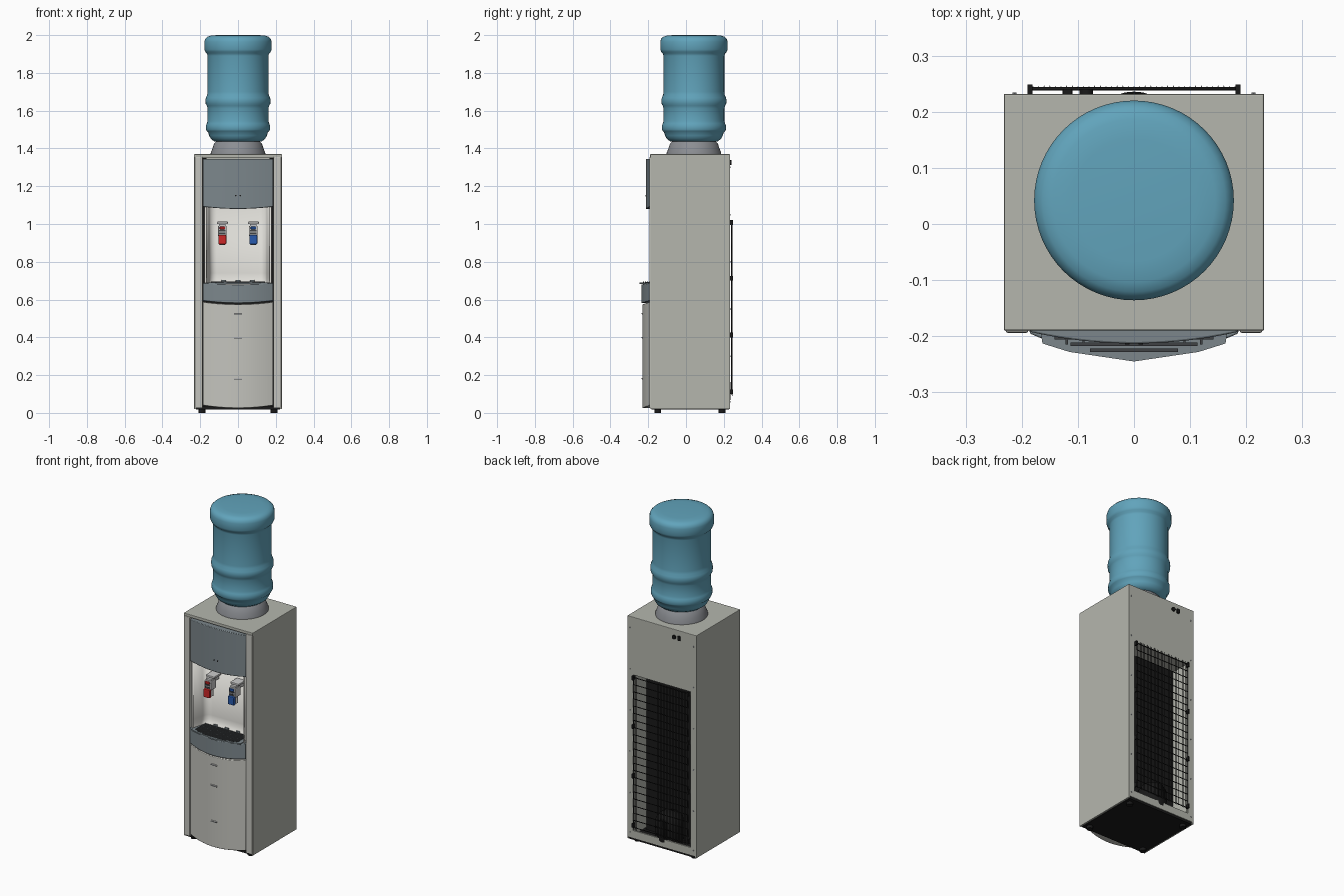
import bpy, bmesh, math
from mathutils import Matrix, Vector

if "Cube" in bpy.data.objects:
    bpy.data.objects.remove(bpy.data.objects["Cube"])

COL = dict(shell=(.46, .47, .42), door=(.55, .55, .51), panel=(.20, .24, .26), liner=(.72, .71, .67),
           black=(.01, .01, .01), dark=(.05, .055, .06), water=(.12, .37, .50), collar=(.26, .27, .29),
           white=(.75, .75, .73), red=(.6, .02, .02), blue=(.02, .1, .42))
MATS = {}
for key, c in COL.items():
    MATS[key] = bpy.data.materials.new(key)
    MATS[key].diffuse_color = (*c, 1)


def finish(name, bm, mat, bevel=0, smooth=True):
    bmesh.ops.recalc_face_normals(bm, faces=bm.faces)
    me = bpy.data.meshes.new(name)
    bm.to_mesh(me)
    bm.free()
    ob = bpy.data.objects.new(name, me)
    bpy.context.collection.objects.link(ob)
    me.materials.append(MATS[mat])
    if smooth:
        bpy.ops.object.select_all(action='DESELECT')
        ob.select_set(True)
        bpy.context.view_layer.objects.active = ob
        bpy.ops.object.shade_smooth_by_angle(angle=math.radians(35))
    if bevel:
        m = ob.modifiers.new("bevel", 'BEVEL')
        m.width, m.segments, m.limit_method = bevel, 2, 'ANGLE'
    return ob


def boxes(name, mat, spans, bevel=0):
    """One object from boxes given as (x0, x1, y0, y1, z0, z1)."""
    bm = bmesh.new()
    for x0, x1, y0, y1, z0, z1 in spans:
        mtx = Matrix.Translation(((x0 + x1) / 2, (y0 + y1) / 2, (z0 + z1) / 2))
        bmesh.ops.create_cube(bm, size=1, matrix=mtx @ Matrix.Diagonal((x1 - x0, y1 - y0, z1 - z0, 1)))
    return finish(name, bm, mat, bevel, False)


def mirrored(x0, x1, *rest):
    return [(x0, x1, *rest), (-x1, -x0, *rest)]


def rods(name, mat, items, axis='Z', seg=16):
    """One object from cylinders given as (centre, radius, length)."""
    bm = bmesh.new()
    rot = {'X': Matrix.Rotation(math.pi / 2, 4, 'Y'), 'Y': Matrix.Rotation(math.pi / 2, 4, 'X'),
           'Z': Matrix.Identity(4)}[axis]
    for c, r, h in items:
        bmesh.ops.create_cone(bm, cap_ends=True, segments=seg, radius1=r, radius2=r, depth=h,
                              matrix=Matrix.Translation(c) @ rot)
    return finish(name, bm, mat)


def lathe(name, mat, profile, cy, seg=64):
    bm = bmesh.new()
    vs = [bm.verts.new((r, cy, z)) for r, z in profile]
    es = [bm.edges.new(p) for p in zip(vs, vs[1:])]
    bmesh.ops.spin(bm, geom=vs + es, cent=(0, cy, 0), axis=(0, 0, 1), angle=2 * math.pi, steps=seg)
    bmesh.ops.remove_doubles(bm, verts=bm.verts, dist=1e-5)
    return finish(name, bm, mat)


def bowed(name, mat, w, y_back, y_edge, y_mid, bottom, top, n=24):
    """Front panel bowed in plan; bottom and top are (edge z, middle z)."""
    bm = bmesh.new()
    cols = []
    for i in range(n + 1):
        t = 2 * i / n - 1
        k = 1 - t * t
        yf = y_edge + (y_mid - y_edge) * k
        zb, zt = (e + (m - e) * k for e, m in (bottom, top))
        cols.append([bm.verts.new((t * w, y, z)) for y, z in
                     ((y_back, zb), (yf, zb), (yf, zt), (y_back, zt))])
    for a, b in zip(cols, cols[1:]):
        for j in range(4):
            bm.faces.new((a[j], b[j], b[(j + 1) % 4], a[(j + 1) % 4]))
    bm.faces.new(cols[0])
    bm.faces.new(cols[-1])
    return finish(name, bm, mat, .003)


def prism(name, mat, outline, z0, z1):
    bm = bmesh.new()
    f = bm.faces.new([bm.verts.new((x, y, z0)) for x, y in outline])
    ext = bmesh.ops.extrude_face_region(bm, geom=[f])['geom']
    bmesh.ops.translate(bm, vec=(0, 0, z1 - z0), verts=[v for v in ext if isinstance(v, bmesh.types.BMVert)])
    return finish(name, bm, mat)


# Cabinet shell: sides, top and back frame around the rear opening
boxes("cabinet_sides", "shell", mirrored(.222, .232, -.188, .232, .02, 1.365))
boxes("cabinet_top", "shell", [(-.232, .232, -.19, .232, 1.352, 1.37)], .003)
boxes("back_frame", "shell", mirrored(.192, .223, .222, .232, .03, 1.355) +
      [(-.192, .192, .222, .232, 1.02, 1.355), (-.192, .192, .222, .232, .03, .075)])
boxes("opening_liner", "shell", mirrored(.188, .194, .11, .226, .05, 1.02) +
      [(-.19, .19, .11, .226, 1.02, 1.026)])
boxes("inner_bulkhead", "black", [(-.19, .19, .10, .11, .03, 1.03)])
boxes("base", "black", [(-.222, .222, -.182, .228, .017, .036)])
boxes("front_pillars", "door", mirrored(.188, .229, -.194, -.15, .025, 1.355), .004)
boxes("front_backing", "black", mirrored(.166, .19, -.16, -.15, .03, 1.35))
rods("feet", "black", [((x, y, .01), .018, .02) for x in (-.19, .19) for y in (-.15, .19)])

# Bowed front panels
bowed("upper_panel", "panel", .186, -.09, -.192, -.213, (1.092, 1.08), (1.345, 1.345))
bowed("lower_door", "door", .186, -.15, -.193, -.231, (.04, .025), (.588, .575))
bowed("tray_front", "panel", .186, -.10, -.195, -.236, (.594, .581), (.688, .68))
rods("indicator_lights", "black", [((x, -.2125, 1.15), .004, .004) for x in (-.012, .012)], 'Y')
boxes("door_grips", "white", [(-.022, .022, -.235, -.229, z, z + .006) for z in (.523, .397, .18)], .002)
boxes("door_grip_shadows", "dark", [(-.02, .02, -.2335, -.229, z - .003, z) for z in (.523, .397, .18)])

# Alcove liner with rounded corners in plan and a flared front
R, X, Y = .04, .152, -.085
half = [(.176, -.192), (.168, -.188)] + [
    (X - R + R * math.cos(a), Y - R + R * math.sin(a)) for a in (math.radians(d) for d in range(0, 91, 15))]
bm = bmesh.new()
path = half + [(-x, y) for x, y in reversed(half)]
# the wall sweeps forward towards the floor
rows = []
for z, k in ((.68, .03), (.695, .014), (.715, .004), (.74, 0), (1.095, 0)):
    rows.append([bm.verts.new((x, max(-.192, y - k * (y > -.15)), z)) for x, y in path])
for a, b in zip(rows, rows[1:]):
    for i in range(len(path) - 1):
        bm.faces.new((a[i], a[i + 1], b[i + 1], b[i]))
alcove = finish("alcove_liner", bm, "liner")
alcove.modifiers.new("thickness", 'SOLIDIFY').thickness = .004

# Drip tray: pointed plate with raised slats
front = [(.15, -.105), (.166, -.195), (.163, -.213), (.115, -.228)]
prism("drip_tray", "panel", front + [(0, -.245)] + [(-x, y) for x, y in reversed(front)], .682, .69)
slats = []
for i in range(11):
    y = -.115 - .011 * i
    w = .142 if y > -.205 else max(.02, .142 - (-.205 - y) * 3.2)
    slats.append((-w, w, y - .003, y + .003, .69, .695))
boxes("tray_slats", "dark", slats)
boxes("tray_ribs", "dark", [(x - .002, x + .002, -.215, -.11, .69, .694) for x in
                            [-.12 + .03 * i for i in range(9)]])
boxes("tray_clips", "panel", [(x - .012, x + .012, -.112, -.104, .69, .703) for x in (-.075, 0, .075)], .002)

# Taps
for label, x in (("red", -.083), ("blue", .081)):
    boxes(f"{label}_tap_head", "white", [(x - .029, x + .029, -.15, -.085, 1.0, 1.012),
                                         (x - .018, x + .018, -.165, -.085, .975, 1.001)], .003)
    boxes(f"{label}_tap_body", "white", [(x - .023, x + .023, -.172, -.12, .935, .99)], .005)
    boxes(f"{label}_tap_slots", "dark", [(x - .017, x + .017, -.175, -.165, z, z + .009) for z in (.945, .96)])
    rods(f"{label}_tap_spout", "white", [((x, -.14, .915), .014, .05)])
    lever = boxes(f"{label}_tap_lever", label, [(x - .021, x + .021, -.186, -.166, .892, .942)], .005)
    boxes(f"{label}_tap_button", label, [(x - .014, x + .014, -.18, -.166, .972, .986)], .003)

# Bottle and its collar
lathe("bottle_collar", "collar", [(0, 1.368), (.145, 1.368), (.144, 1.378), (.135, 1.40), (.127, 1.425),
                                  (.115, 1.438), (.10, 1.44), (0, 1.44)], .042)
lathe("water_bottle", "water", [
    (0, 1.43), (.10, 1.432), (.125, 1.437), (.143, 1.45), (.153, 1.468), (.158, 1.486), (.165, 1.492),
    (.169, 1.50), (.169, 1.522), (.165, 1.532), (.161, 1.545), (.161, 1.612), (.165, 1.626), (.171, 1.637),
    (.172, 1.655), (.170, 1.668), (.163, 1.684), (.161, 1.70), (.161, 1.89), (.164, 1.902), (.173, 1.911),
    (.178, 1.924), (.178, 1.965), (.174, 1.98), (.163, 1.991), (.145, 1.997), (.11, 2.0), (0, 2.0)], .042)

# Rear condenser: serpentine tube, vertical wires and mounting brackets
cu = bpy.data.curves.new("condenser_tube", 'CURVE')
cu.dimensions, cu.bevel_depth, cu.bevel_resolution = '3D', .003, 1
sp = cu.splines.new('POLY')
N = 22
sp.points.add(2 * N - 1)
for i in range(N):
    z = .10 + i * .91 / (N - 1)
    for j in range(2):
        s = 1 if (i + j) % 2 else -1
        sp.points[2 * i + j].co = (s * .183, .241, z, 1)
tube = bpy.data.objects.new("condenser_tube", cu)
bpy.context.collection.objects.link(tube)
cu.materials.append(MATS["black"])
wires = [-.18 + .36 * i / 36 for i in range(37)]
rods("condenser_wires", "black", [((x, .2455, .555), .001, .93) for x in wires], seg=6)
boxes("condenser_brackets", "black", [b for z in (.1, .4, .7, .995)
                                      for b in mirrored(.181, .19, .228, .249, z, z + .025)])

# Compressor inside the rear opening
lathe("compressor", "black", [(0, .036), (.07, .036), (.078, .06), (.08, .12), (.078, .17), (.06, .20),
                              (.03, .215), (0, .218)], .156, 32)

# Rear switches and screws
rods("rear_switch", "black", [((-.085, .235, 1.325), .012, .012)], 'Y')
boxes("rear_socket", "black", [(-.127, -.11, .228, .241, 1.312, 1.338)], .002)
rods("rear_screws", "collar", [((x, .2325, z), .004, .004) for x in (-.213, .213)
                               for z in (.06, .3, .55, .8, 1.05, 1.3)], 'Y', 10)

for m in bpy.data.materials:
    if m.users and not m.is_grease_pencil:
        m.use_nodes = True
        m.node_tree.nodes["Principled BSDF"].inputs["Base Color"].default_value = m.diffuse_color
